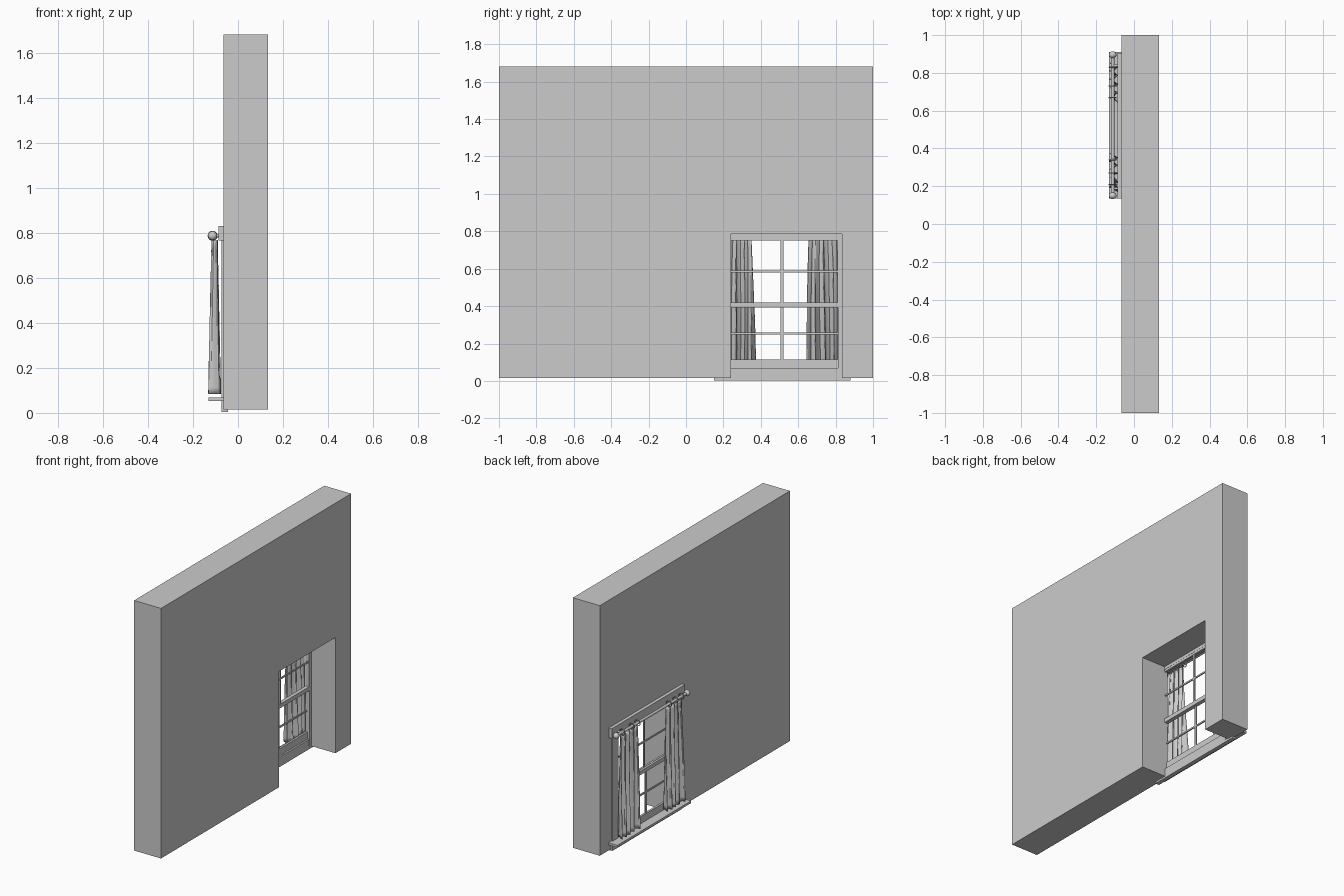
import bpy, bmesh, math
from mathutils import Matrix

if "Cube" in bpy.data.objects:
    bpy.data.objects.remove(bpy.data.objects["Cube"])

MID = 0.513  # window centre along y


def finish(name, bm, smooth=False):
    bmesh.ops.recalc_face_normals(bm, faces=bm.faces)
    me = bpy.data.meshes.new(name)
    bm.to_mesh(me)
    bm.free()
    ob = bpy.data.objects.new(name, me)
    bpy.context.collection.objects.link(ob)
    if smooth:
        bpy.ops.object.select_all(action='DESELECT')
        ob.select_set(True)
        bpy.context.view_layer.objects.active = ob
        bpy.ops.object.shade_smooth_by_angle(angle=math.radians(40))
    return ob


def box(name, x, y, z):
    bm = bmesh.new()
    bmesh.ops.create_cube(bm, size=1)
    for v in bm.verts:
        for i, (a, b) in enumerate((x, y, z)):
            v.co[i] = a if v.co[i] < 0 else b
    return finish(name, bm)


def lathe(name, profile, n=20):
    # profile of (radius, y) turned about the curtain rod axis
    bm = bmesh.new()
    rings = [[bm.verts.new((-0.113 + r * math.cos(t), y, 0.787 + r * math.sin(t)))
              for t in (2 * math.pi * k / n for k in range(n))] for r, y in profile]
    for a, b in zip(rings, rings[1:]):
        for k in range(n):
            bm.faces.new((a[k], a[(k + 1) % n], b[(k + 1) % n], b[k]))
    if profile[0] != profile[-1]:
        bm.faces.new(rings[0])
        bm.faces.new(rings[-1])
    else:
        bmesh.ops.remove_doubles(bm, verts=bm.verts, dist=1e-6)
    return finish(name, bm, True)


# wall with an opening that runs down to its lower edge
bm = bmesh.new()
outline = [(-1, .015), (.24, .015), (.24, .785), (.835, .785),
           (.835, .015), (1, .015), (1, 1.68), (-1, 1.68)]
face = bm.faces.new([bm.verts.new((-0.065, y, z)) for y, z in outline])
ext = bmesh.ops.extrude_face_region(bm, geom=[face])
for v in ext['geom']:
    if isinstance(v, bmesh.types.BMVert):
        v.co.x = 0.133
finish("wall", bm)

# casing, sill and apron
box("head_casing", (-.087, -.065), (.135, .905), (.765, .83))
box("sill", (-.132, -.045), (.135, .91), (.053, .068))
box("apron", (-.073, -.045), (.15, .88), (.003, .053))
box("frame_head", (-.07, -.042), (.19, .84), (.765, .785))
for s, side in ((-1, "left"), (1, "right")):
    a, b = sorted((MID + s * .305, MID + s * .365))
    box("side_casing_" + side, (-.074, -.058), (a, b), (.053, .77))
    a, b = sorted((MID + s * .30, MID + s * .328))
    box("jamb_" + side, (-.07, -.042), (a, b), (.02, .77))


# two sliding sashes with glazing bars
def sash(name, x, z0, z1, bottom, top):
    x0, x1 = x
    box(name + "_bottom_rail", x, (.21, .815), (z0, z0 + bottom))
    box(name + "_top_rail", x, (.21, .815), (z1 - top, z1))
    for s in (-1, 1):
        a, b = sorted((MID + s * .296, MID + s * .32))
        box(name + "_stile", x, (a, b), (z0, z1))
    m = (z0 + bottom + z1 - top) / 2
    bar = (x0 + .003, x1 - .003)
    box(name + "_upright_bar", bar, (MID - .007, MID + .007), (z0, z1))
    box(name + "_cross_bar", bar, (.195, .832), (m - .005, m + .005))


sash("lower_sash", (-.07, -.056), .06, .418, .055, .025)
sash("upper_sash", (-.056, -.043), .393, .777, .027, .027)

# curtain rod, finials and brackets
lathe("curtain_rod", [(.009, .165), (.009, .88)])
for s in (-1, 1):
    end = MID + .01 + s * .355
    lathe("rod_finial", [(.020 * math.sin(math.pi * k / 10) + .0003, end + s * (.018 - .018 * math.cos(math.pi * k / 10)))
                         for k in range(11)])
    bm = bmesh.new()
    mat = Matrix.Translation((-.099, MID + s * .325, .787)) @ Matrix.Rotation(math.pi / 2, 4, 'Y')
    bmesh.ops.create_cone(bm, cap_ends=True, segments=16, radius1=.007, radius2=.007,
                          depth=.03, matrix=mat)
    finish("rod_bracket", bm, True)

# curtain rings
for y in (.21, .27, .34, .67, .73, .83):
    lathe("curtain_ring", [(.019 + .003 * math.cos(2 * math.pi * k / 8),
                            y + .003 * math.sin(2 * math.pi * k / 8)) for k in range(8)] + [(.022, y)])


# hanging curtains with folds that deepen toward the hem
def curtain(name, top, hem, phase):
    bm = bmesh.new()
    nu, nv = 72, 24
    rows = []
    for j in range(nv + 1):
        t = j / nv
        y0 = top[0] + (hem[0] - top[0]) * t ** .7
        y1 = top[1] + (hem[1] - top[1]) * t ** .7
        row = []
        for i in range(nu + 1):
            u = i / nu
            w = 2 * math.pi * (4.5 * u + .12 * math.sin(5 * u + 2 * t)) + phase
            amp = .011 + .013 * t
            x = -.104 + amp * (math.sin(w) + .15 * math.sin(2.3 * w + t))
            y = y0 + (y1 - y0) * u + .006 * math.sin(2 * w)
            row.append(bm.verts.new((x, y, .768 - .683 * t)))
        rows.append(row)
    for a, b in zip(rows, rows[1:]):
        for i in range(nu):
            bm.faces.new((a[i], a[i + 1], b[i + 1], b[i]))
    ob = finish(name, bm, True)
    mod = ob.modifiers.new("thickness", 'SOLIDIFY')
    mod.thickness = .003
    mod.offset = 0


curtain("curtain_left", (.20, .352), (.165, .367), .4)
curtain("curtain_right", (.66, .84), (.65, .855), 1.7)
